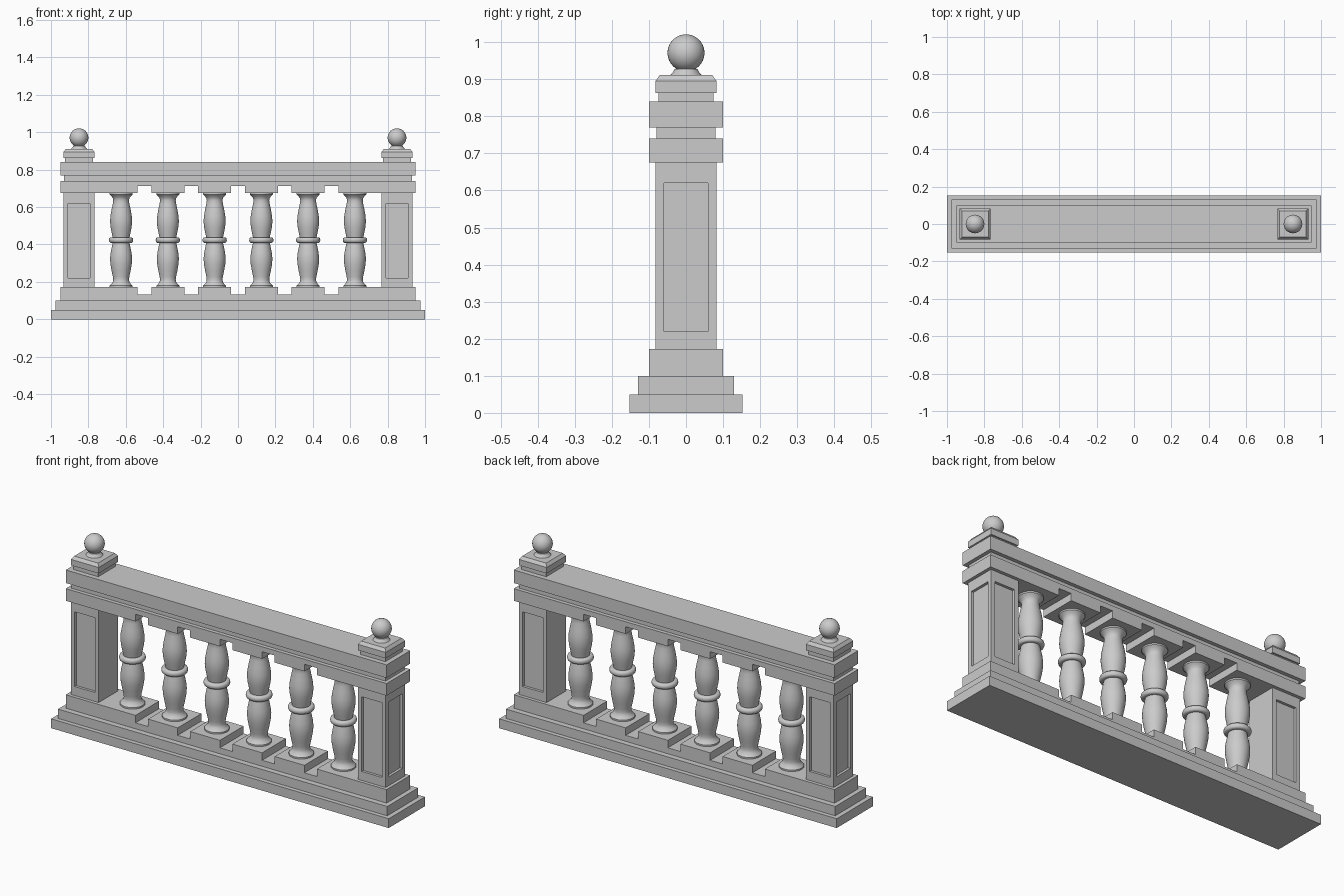
import bpy, bmesh, math
from mathutils import Vector

if "Cube" in bpy.data.objects:
    bpy.data.objects.remove(bpy.data.objects["Cube"])


def add_object(name, bm):
    bmesh.ops.recalc_face_normals(bm, faces=bm.faces)
    mesh = bpy.data.meshes.new(name)
    bm.to_mesh(mesh)
    bm.free()
    ob = bpy.data.objects.new(name, mesh)
    bpy.context.collection.objects.link(ob)
    return ob


def smooth(ob, angle=40):
    bpy.ops.object.select_all(action='DESELECT')
    ob.select_set(True)
    bpy.context.view_layer.objects.active = ob
    bpy.ops.object.shade_smooth_by_angle(angle=math.radians(angle))


def box_bm(x, hx, hy, z0, z1):
    bm = bmesh.new()
    bmesh.ops.create_cube(bm, size=1)
    bmesh.ops.scale(bm, vec=(2 * hx, 2 * hy, z1 - z0), verts=bm.verts)
    bmesh.ops.translate(bm, vec=(x, 0, (z0 + z1) / 2), verts=bm.verts)
    return bm


def box(name, x, hx, hy, z0, z1):
    return add_object(name, box_bm(x, hx, hy, z0, z1))


def notched_rail(name, z_flat, z_edge, z_notch):
    # Rail with crenellated edge between balusters, extruded through y
    pts = [(0.95, z_flat), (-0.95, z_flat), (-0.95, z_edge)]
    for i in range(-2, 3):
        a, b = i * 0.25 - 0.037, i * 0.25 + 0.037
        pts += [(a, z_edge), (a, z_notch), (b, z_notch), (b, z_edge)]
    pts.append((0.95, z_edge))
    bm = bmesh.new()
    face = bm.faces.new([bm.verts.new((x, -0.10, z)) for x, z in pts])
    ext = bmesh.ops.extrude_face_region(bm, geom=[face], use_keep_orig=True)
    bmesh.ops.translate(bm, vec=(0, 0.2, 0),
                        verts=[v for v in ext['geom'] if isinstance(v, bmesh.types.BMVert)])
    return add_object(name, bm)


def lathe(name, x, profile, steps=32):
    bm = bmesh.new()
    vs = [bm.verts.new((r, 0, z)) for r, z in profile]
    edges = [bm.edges.new(p) for p in zip(vs, vs[1:])]
    bmesh.ops.spin(bm, geom=vs + edges, cent=(0, 0, 0), axis=(0, 0, 1),
                   angle=math.tau, steps=steps, use_merge=True)
    bmesh.ops.remove_doubles(bm, verts=bm.verts, dist=1e-5)
    bmesh.ops.translate(bm, vec=(x, 0, 0), verts=bm.verts)
    ob = add_object(name, bm)
    smooth(ob)
    return ob


def post(name, x, side):
    # Pier with sunk panels on front, back and outer end
    bm = box_bm(x, 0.0825, 0.0825, 0.17, 0.675)
    bm.normal_update()
    faces = [f for f in bm.faces if abs(f.normal.y) > 0.9 or f.normal.x * side > 0.9]
    bmesh.ops.inset_individual(bm, faces=faces, thickness=0.0325)
    for f in faces:
        for v in f.verts:
            v.co.z = 0.62 if v.co.z > 0.42 else 0.22
    for f in faces:
        n = f.normal.copy()
        new = bmesh.ops.extrude_discrete_faces(bm, faces=[f])['faces'][0]
        bmesh.ops.translate(bm, vec=n * -0.014, verts=list(new.verts))
    add_object(name, bm)


# Stepped base and rails
box("base_slab", 0, 1.0, 0.153, 0, 0.05)
box("base_step", 0, 0.975, 0.13, 0.05, 0.10)
notched_rail("plinth_rail", 0.10, 0.172, 0.132)
notched_rail("upper_rail", 0.74, 0.675, 0.713)
box("rail_neck", 0, 0.93, 0.08, 0.74, 0.77)
box("top_rail", 0, 0.95, 0.10, 0.77, 0.84)

# Balusters: lower half profile mirrored about the middle ring
MID = 0.4235
half = [(0, 0.17), (0.061, 0.17), (0.061, 0.180), (0.053, 0.188), (0.045, 0.198),
        (0.042, 0.21), (0.044, 0.228), (0.051, 0.26), (0.057, 0.295),
        (0.059, 0.325), (0.056, 0.355), (0.050, 0.385), (0.045, 0.409),
        (0.057, 0.409), (0.062, 0.413), (0.0645, 0.419)]
profile = half + [(0.065, MID)] + [(r, 2 * MID - z) for r, z in reversed(half)]
for i in range(6):
    lathe(f"baluster_{i + 1}", -0.625 + 0.25 * i, profile)

# End posts, caps and ball finials
for side, label in ((-1, "left"), (1, "right")):
    x = 0.85 * side
    post(f"{label}_post", x, side)
    box(f"{label}_cap_neck", x, 0.074, 0.074, 0.84, 0.863)
    bm = box_bm(x, 0.0825, 0.0825, 0.863, 0.91)
    top = [f for f in bm.faces if f.calc_center_median().z > 0.905]
    for v in top[0].verts:
        v.co.z = 0.895
    bmesh.ops.inset_region(bm, faces=top, thickness=0.0165, depth=0)
    for v in top[0].verts:
        v.co.z = 0.911
    add_object(f"{label}_cap", bm)
    ball = [(0.05 * math.sin(a), 0.971 - 0.05 * math.cos(a))
            for a in (math.radians(32 + 148 * k / 14) for k in range(15))]
    ball[-1] = (0, 1.021)
    lathe(f"{label}_finial", x,
          [(0, 0.91), (0.043, 0.91), (0.036, 0.918), (0.031, 0.927)] + ball)
